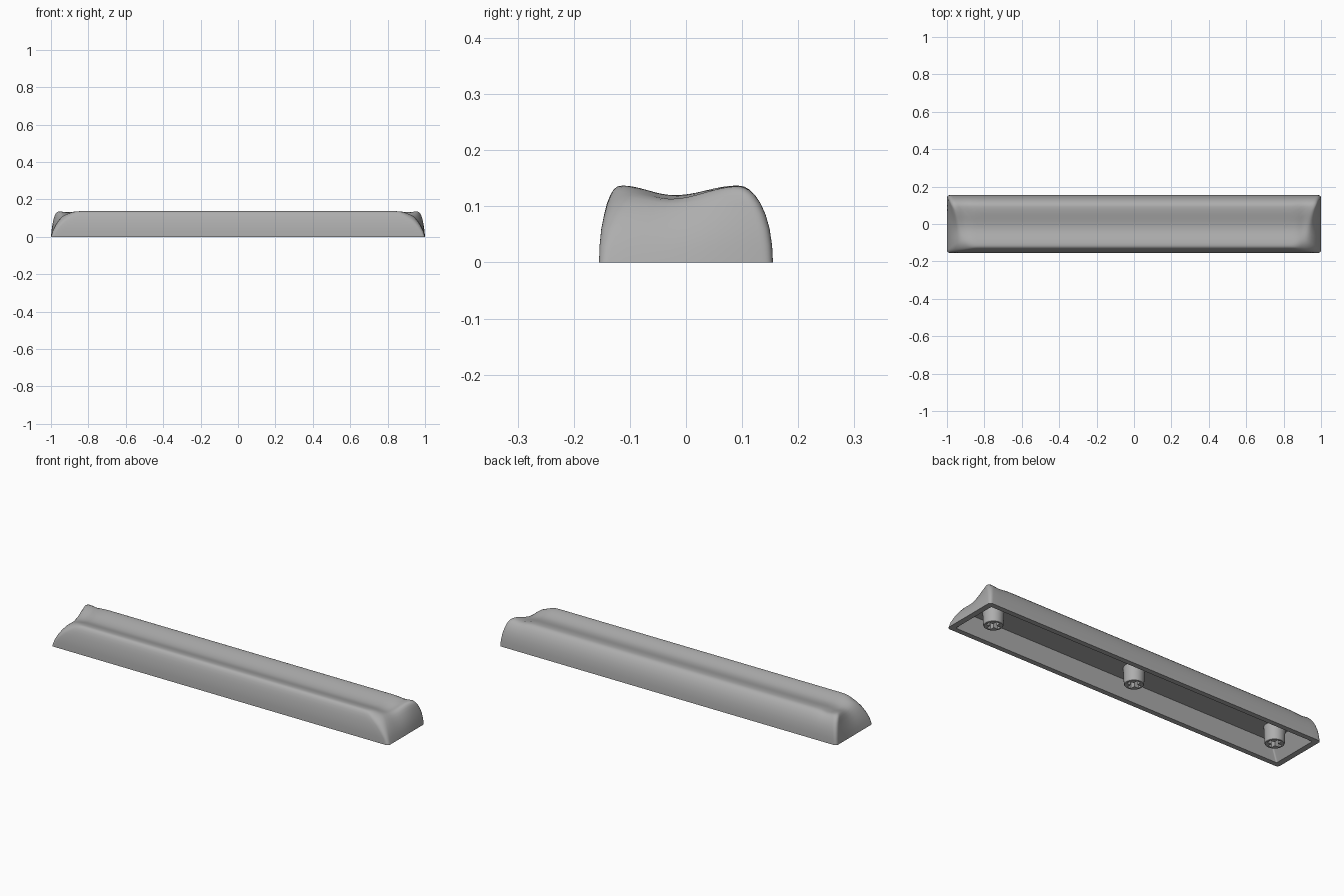
import bpy, bmesh, math
from mathutils import Vector

if "Cube" in bpy.data.objects:
    bpy.data.objects.remove(bpy.data.objects["Cube"], do_unlink=True)

grey = bpy.data.materials.new("grey plastic")
grey.use_nodes = True
COLOUR = (0.42, 0.42, 0.42, 1)
grey.diffuse_color = COLOUR
grey.node_tree.nodes["Principled BSDF"].inputs["Base Color"].default_value = COLOUR


def make_object(name, bm):
    bmesh.ops.recalc_face_normals(bm, faces=bm.faces)
    mesh = bpy.data.meshes.new(name)
    bm.to_mesh(mesh)
    bm.free()
    mesh.materials.append(grey)
    obj = bpy.data.objects.new(name, mesh)
    bpy.context.collection.objects.link(obj)
    return obj


def shade(obj, degrees):
    bpy.ops.object.select_all(action='DESELECT')
    obj.select_set(True)
    bpy.context.view_layer.objects.active = obj
    bpy.ops.object.shade_smooth_by_angle(angle=math.radians(degrees))


TOP = 0.137
MID = -0.02


def scoop(y):
    """Height of the dished top across its depth, relative to the ridges."""
    u = min(abs(y - MID) / (0.112 if y > MID else 0.095), 1)
    return 1 - 0.125 * (1 + math.cos(math.pi * u)) / 2


def outline(yf, yb, xf, xb, rf, rb):
    """Trapezium outline with rounded corners; the front and back differ in length."""
    corners = [(-xf, yf, rf), (xf, yf, rf), (xb, yb, rb), (-xb, yb, rb)]
    pts = []
    for i, (x, y, r) in enumerate(corners):
        p = Vector((x, y))
        prev, nxt = corners[i - 1], corners[(i + 1) % 4]
        a = p + (Vector(prev[:2]) - p).normalized() * r
        b = p + (Vector(nxt[:2]) - p).normalized() * r
        for k in range(9):
            t = k / 8
            pts.append(a * (1 - t) ** 2 + p * 2 * t * (1 - t) + b * t * t)
        q = Vector(nxt[:2])
        end = q + (p - q).normalized() * nxt[2]
        n = 10 if i % 2 else 60
        pts += [b.lerp(end, k / n) for k in range(1, n)]
    return pts


def add_ring(bm, shape, z, dished=True):
    verts = []
    for p in outline(*shape):
        h = z
        if dished:
            dip = 0.007 * math.exp(-((abs(p.x) - 0.91) / 0.03) ** 2) * (z / TOP) ** 4
            h = z * scoop(p.y) - dip
        verts.append(bm.verts.new((p.x, p.y, h)))
    return verts


# Cap shell: underside recess, outer walls, rounded rim, dished top
bm = bmesh.new()
rings = [add_ring(bm, (-0.108, 0.108, 0.92, 0.92, 0.008, 0.008), 0.088, False),
         add_ring(bm, (-0.128, 0.128, 0.97, 0.97, 0.008, 0.008), 0, False)]
ceiling = rings[0]
# height, front y, back y, front half length, back half length, corner radii
walls = [(0, -0.155, 0.155, 1.0, 1.0, 0.018, 0.018),
         (0.03, -0.154, 0.1535, 0.990, 0.998, 0.022, 0.020),
         (0.06, -0.151, 0.149, 0.974, 0.995, 0.030, 0.022),
         (0.085, -0.146, 0.142, 0.956, 0.991, 0.037, 0.025),
         (0.105, -0.141, 0.133, 0.937, 0.987, 0.043, 0.027),
         (0.120, -0.135, 0.123, 0.919, 0.983, 0.047, 0.028),
         (0.130, -0.129, 0.113, 0.903, 0.977, 0.050, 0.028),
         (0.1355, -0.122, 0.103, 0.889, 0.968, 0.050, 0.028),
         (TOP, -0.113, 0.092, 0.875, 0.956, 0.048, 0.028)]
for z, *shape in walls:
    rings.append(add_ring(bm, shape, z))
yf, yb, xf, xb, rf, rb = walls[-1][1:]
STEPS = 9
for k in range(1, STEPS + 1):
    f = 1 - k / STEPS
    shape = (MID + (yf - MID) * f, MID + (yb - MID) * f,
             0.8 + (xf - 0.8) * f, 0.8 + (xb - 0.8) * f, rf * f, rb * f)
    rings.append(add_ring(bm, shape, TOP))
for low, high in zip(rings, rings[1:]):
    for i in range(len(low)):
        j = (i + 1) % len(low)
        bm.faces.new((low[i], low[j], high[j], high[i]))
bm.faces.new(ceiling)
bmesh.ops.remove_doubles(bm, verts=bm.verts, dist=0.00005)
shade(make_object("cap_shell", bm), 50)


# Cross-shaped cutter for the stem sockets
def cross_cutter(x):
    bm = bmesh.new()
    a, w = 0.035, 0.011
    quarter = [(a, -w), (a, w), (w, w)]
    pts = []
    for _ in range(4):
        pts += quarter
        quarter = [(-y, x) for x, y in quarter]
    face = bm.faces.new([bm.verts.new((px + x, py, -0.02)) for px, py in pts])
    top = bmesh.ops.extrude_face_region(bm, geom=[face])["geom"]
    bmesh.ops.translate(bm, vec=(0, 0, 0.085),
                        verts=[v for v in top if isinstance(v, bmesh.types.BMVert)])
    cutter = make_object("socket_cutter", bm)
    cutter.hide_render = True
    cutter.hide_viewport = True
    return cutter


# Three mounting stems under the cap
for name, x in (("right_stem", -0.85), ("middle_stem", 0), ("left_stem", 0.85)):
    bm = bmesh.new()
    layers = [(0.0, 0.044), (0.004, 0.047), (0.092, 0.051)]
    loops = [[bm.verts.new((x + r * math.cos(a * math.tau / 40), r * math.sin(a * math.tau / 40), z))
              for a in range(40)] for z, r in layers]
    for low, high in zip(loops, loops[1:]):
        for i in range(40):
            j = (i + 1) % 40
            bm.faces.new((low[i], low[j], high[j], high[i]))
    bm.faces.new(loops[0])
    bm.faces.new(loops[-1])
    stem = make_object(name, bm)
    shade(stem, 30)
    cut = stem.modifiers.new("socket", 'BOOLEAN')
    cut.operation = 'DIFFERENCE'
    cut.solver = 'EXACT'
    cut.object = cross_cutter(x)
